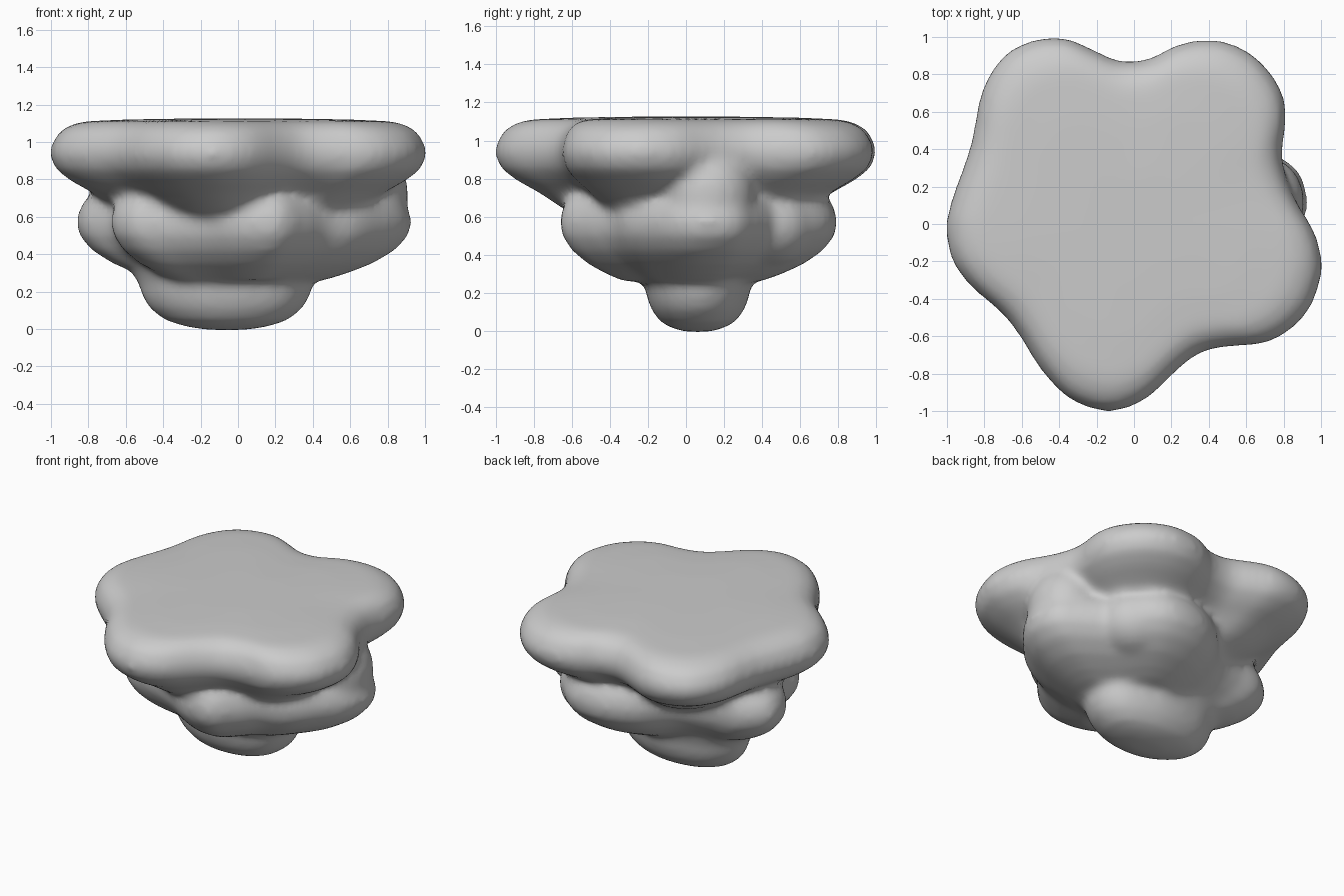
import bpy, bmesh
from mathutils import Vector, Matrix

if "Cube" in bpy.data.objects:
    bpy.data.objects.remove(bpy.data.objects["Cube"])


def closed_curve(pts, steps):
    """Smooth closed Catmull-Rom outline through the points."""
    p = [Vector(q) for q in pts]
    n, out = len(p), []
    for i in range(n):
        a, b, c, d = p[i - 1], p[i], p[(i + 1) % n], p[(i + 2) % n]
        for s in range(steps):
            t = s / steps
            out.append(0.5 * (2 * b + (c - a) * t + (2 * a - 5 * b + 4 * c - d) * t * t
                              + (3 * b - a - 3 * c + d) * t ** 3))
    return out


def add_tier(bm, outline, profile, centre=(0, 0), steps=5):
    """Closed lobed body: the outline scaled about its centre at each (scale, z)."""
    c = Vector(centre)
    ring2d = closed_curve(outline, steps)
    rings = []
    for s, z in profile:
        rings.append([bm.verts.new((*(c + (q - c) * s), z)) for q in ring2d])
    n = len(ring2d)
    for lo, hi in zip(rings, rings[1:]):
        for i in range(n):
            j = (i + 1) % n
            bm.faces.new((lo[i], lo[j], hi[j], hi[i]))
    for ring, z, flip in ((rings[0], profile[0][1], True), (rings[-1], profile[-1][1], False)):
        mid = bm.verts.new((*c, z))
        for i in range(n):
            j = (i + 1) % n
            bm.faces.new((ring[j], ring[i], mid) if flip else (ring[i], ring[j], mid))


def add_bulge(bm, centre, radii):
    m = Matrix.Translation(centre) @ Matrix.Diagonal((*radii, 1))
    bmesh.ops.create_uvsphere(bm, u_segments=32, v_segments=16, radius=1, matrix=m)


bm = bmesh.new()

# flat-topped five-lobed upper slab
add_tier(bm, [(1.0, -.19), (.96, -.04), (.85, .15), (.79, .35), (.81, .57), (.78, .72),
              (.67, .87), (.52, .96), (.37, .98), (.22, .95), (.08, .88), (-.08, .87),
              (-.22, .93), (-.37, .99), (-.53, .98), (-.69, .9), (-.81, .71), (-.87, .42),
              (-.97, .13), (-1.0, -.02), (-.97, -.19), (-.87, -.33), (-.7, -.48),
              (-.6, -.61), (-.5, -.77), (-.36, -.92), (-.2, -.99), (-.07, -.99),
              (.08, -.92), (.25, -.76), (.37, -.68), (.52, -.65), (.67, -.64),
              (.81, -.58), (.93, -.46), (.99, -.31)],
         [(.5, .56), (.66, .65), (.78, .73), (.89, .79), (.97, .85), (1.005, .92), (1, .98),
          (.96, 1.05), (.9, 1.09), (.82, 1.11), (.6, 1.12), (.3, 1.125)], steps=3)

# lobed middle tier
add_tier(bm, [(.92, .1), (.88, .27), (.74, .38), (.6, .48), (.5, .65), (.34, .77), (.12, .78),
              (-.1, .69), (-.3, .5), (-.5, .43), (-.7, .4), (-.85, .26), (-.82, .06),
              (-.67, -.1), (-.67, -.28), (-.56, -.42), (-.36, -.46), (-.18, -.52),
              (.02, -.63), (.22, -.65), (.36, -.53), (.48, -.4), (.64, -.31), (.76, -.19),
              (.87, -.05)],
         [(.5, .26), (.64, .3), (.78, .35), (.91, .42), (.99, .5), (1.01, .58),
          (.98, .66), (.91, .73), (.8, .8)])

# side bulge running up into the slab, and swelling under the back right
add_bulge(bm, (.7, .12, .72), (.21, .24, .26))
add_bulge(bm, (.36, .45, .56), (.26, .24, .22))

# narrow elongated foot
add_tier(bm, [(.4, .06), (.32, .24), (.08, .33), (-.18, .33), (-.4, .26), (-.53, .1),
              (-.44, -.07), (-.22, -.19), (.06, -.21), (.3, -.13)],
         [(.2, -.005), (.45, .01), (.7, .045), (.88, .11), (.97, .18), (1, .24),
          (1.1, .32), (1.2, .4)], centre=(-.06, .06), steps=8)

me = bpy.data.meshes.new("lobed_rock")
bmesh.ops.recalc_face_normals(bm, faces=bm.faces)
bm.to_mesh(me)
bm.free()
rock = bpy.data.objects.new("lobed_rock", me)
bpy.context.collection.objects.link(rock)

# fuse the tiers into one soft skin
fuse = rock.modifiers.new("fuse", 'REMESH')
fuse.mode = 'VOXEL'
fuse.voxel_size = 0.025
fuse.use_smooth_shade = True
soften = rock.modifiers.new("soften", 'SMOOTH')
soften.factor = 0.5
soften.iterations = 12
